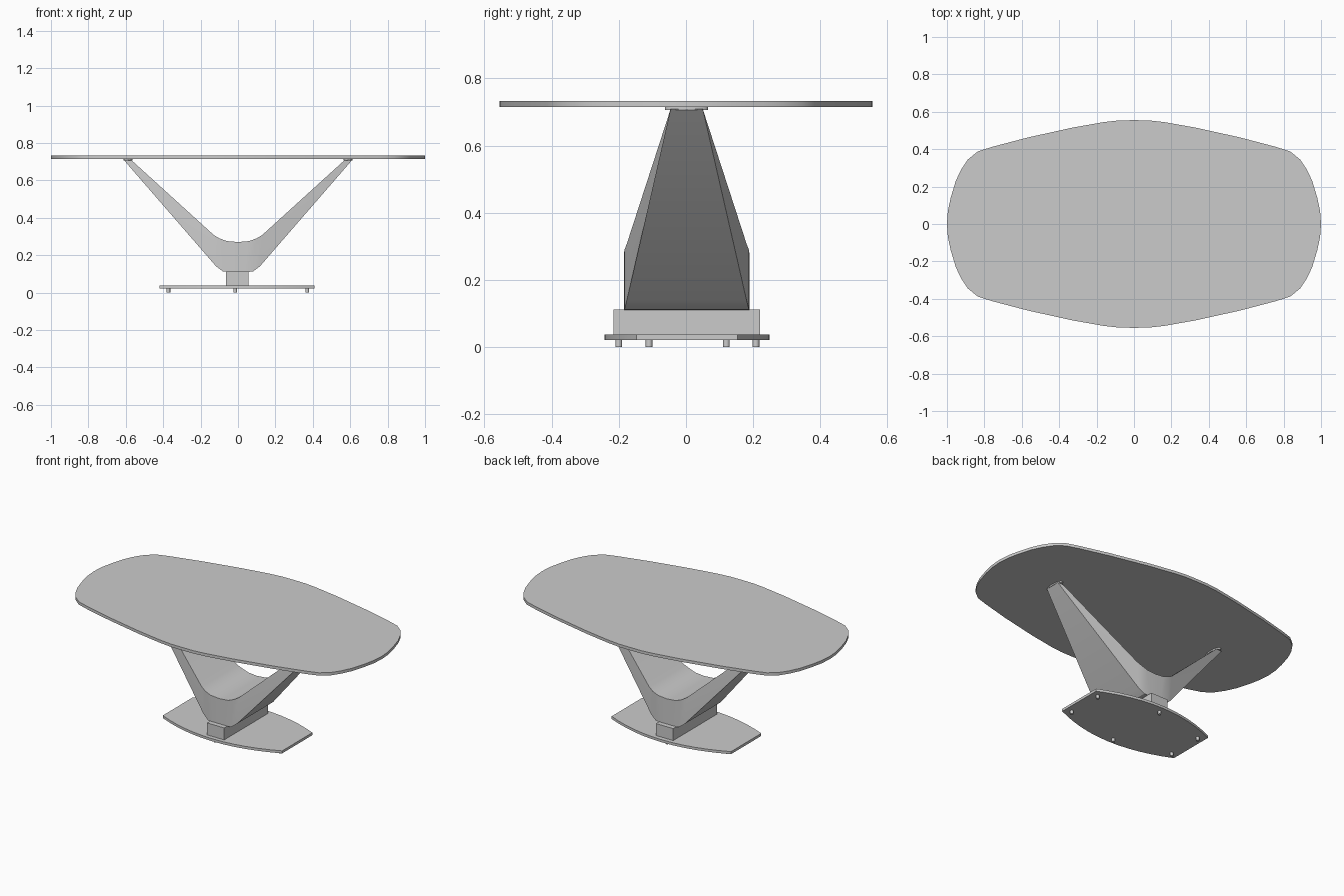
import bpy, bmesh
from math import sin, cos, pi

if "Cube" in bpy.data.objects:
    bpy.data.objects.remove(bpy.data.objects["Cube"])


def finish(name, bm, smooth=True):
    bmesh.ops.recalc_face_normals(bm, faces=bm.faces)
    me = bpy.data.meshes.new(name)
    bm.to_mesh(me)
    bm.free()
    ob = bpy.data.objects.new(name, me)
    bpy.context.collection.objects.link(ob)
    if smooth:
        bpy.ops.object.select_all(action='DESELECT')
        ob.select_set(True)
        bpy.context.view_layer.objects.active = ob
        bpy.ops.object.shade_smooth_by_angle(angle=0.5)
    return ob


def prism(name, outline, z0, z1, smooth=True):
    """Extrude a flat outline from z0 up to z1."""
    bm = bmesh.new()
    low = [bm.verts.new((x, y, z0)) for x, y in outline]
    high = [bm.verts.new((x, y, z1)) for x, y in outline]
    bm.faces.new(low[::-1])
    bm.faces.new(high)
    n = len(outline)
    for i in range(n):
        j = (i + 1) % n
        bm.faces.new((low[i], low[j], high[j], high[i]))
    return finish(name, bm, smooth)


def four_way(quarter, cx=0, cy=0):
    """Mirror a quarter outline (from +y axis round to +x side) into a full loop."""
    right = quarter + [(x, -y) for x, y in reversed(quarter) if y > 0]
    loop = right + [(-x, y) for x, y in reversed(right) if x > 0]
    return [(x + cx, y + cy) for x, y in loop]


def circle(cx, cy, rx, ry, n):
    return [(cx + rx * cos(2 * pi * i / n), cy + ry * sin(2 * pi * i / n)) for i in range(n)]


# Tabletop: soft barrel-shaped slab
top = [(0, .555), (.08, .554), (.16, .545), (.33, .515), (.57, .462), (.76, .412),
       (.835, .388), (.888, .345), (.925, .29), (.953, .23), (.98, .14), (.995, .07), (1, 0)]
prism("tabletop", four_way(top), .715, .733)

# V pedestal: (inner x, inner z, outer x, outer z, half depth) lofted from centre to tip
half = [(0, .27, 0, .11, .187), (.06, .275, .04, .11, .187), (.10, .29, .08, .112, .185),
        (.13, .308, .117, .14, .178), (.57, .708, .61, .708, .048)]
stations = [(-a, b, -c, d, h) for a, b, c, d, h in reversed(half[1:])] + half
bm = bmesh.new()
rings = []
for ix, iz, ox, oz, h in stations:
    co = [(ix, -h, iz), (ix, h, iz), (ox, h, oz), (ox, -h, oz)]
    rings.append([bm.verts.new((x, y + .002, z)) for x, y, z in co])
for r, s in zip(rings, rings[1:]):
    for i in range(4):
        j = (i + 1) % 4
        bm.faces.new((r[i], r[j], s[j], s[i]))
bm.faces.new(rings[0])
bm.faces.new(rings[-1][::-1])
finish("v_pedestal", bm)

# Mounting plates between the leg tips and the tabletop
for side, x in (("left", -.588), ("right", .588)):
    prism(f"mount_plate_{side}", circle(x, .002, .024, .064, 24), .706, .716)

# Block joining pedestal and base
prism("pedestal_block", four_way([(.06, .2175)], -.005, .002), .036, .112, False)

# Base plate: straight ends, bowed sides
bow = [(x, .15 + .095 * (1 - (x / .415) ** 2)) for x in (0, .07, .14, .21, .28, .35, .415)]
prism("base_plate", four_way(bow, -.005, .003), .021, .037)

# Feet
for i, (x, y) in enumerate([(-.372, -.11), (-.372, .12), (.37, -.11), (.37, .12),
                            (-.015, -.2), (-.015, .208)]):
    prism(f"foot_{i + 1}", circle(x, y, .01, .01, 16), 0, .022)
